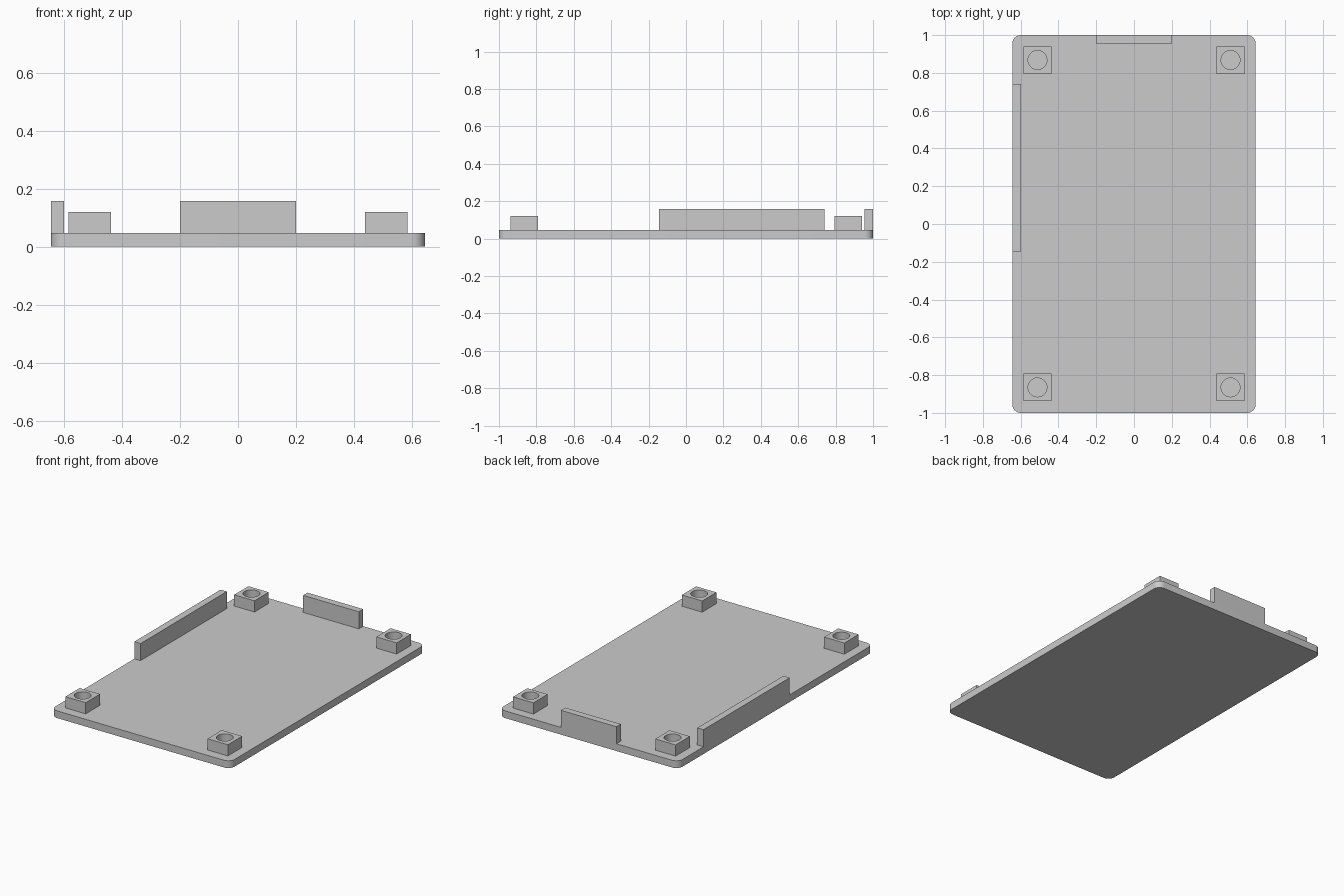
import bpy
import bmesh
from math import cos, sin, radians

if "Cube" in bpy.data.objects:
    bpy.data.objects.remove(bpy.data.objects["Cube"], do_unlink=True)

HALF_X, HALF_Y = 0.644, 1.0
PLATE_TOP, POST_TOP, WALL_TOP = 0.047, 0.12, 0.158
WALL = 0.045
CORNER = 0.045

gray = bpy.data.materials.new("plain gray")
gray.use_nodes = True
color = (0.6, 0.6, 0.6, 1)
gray.diffuse_color = color
gray.node_tree.nodes["Principled BSDF"].inputs["Base Color"].default_value = color


def finish(name, bm):
    bmesh.ops.recalc_face_normals(bm, faces=bm.faces)
    mesh = bpy.data.meshes.new(name)
    bm.to_mesh(mesh)
    bm.free()
    mesh.materials.append(gray)
    obj = bpy.data.objects.new(name, mesh)
    bpy.context.collection.objects.link(obj)
    bpy.ops.object.select_all(action='DESELECT')
    obj.select_set(True)
    bpy.context.view_layer.objects.active = obj
    bpy.ops.object.shade_smooth_by_angle(angle=radians(30))
    return obj


def prism(name, outline, z0, z1):
    bm = bmesh.new()
    face = bm.faces.new([bm.verts.new((x, y, z0)) for x, y in outline])
    top = bmesh.ops.extrude_face_region(bm, geom=[face])["geom"]
    verts = [v for v in top if isinstance(v, bmesh.types.BMVert)]
    bmesh.ops.translate(bm, verts=verts, vec=(0, 0, z1 - z0))
    return finish(name, bm)


def box(name, x0, x1, y0, y1, z0, z1):
    return prism(name, [(x0, y0), (x1, y0), (x1, y1), (x0, y1)], z0, z1)


def post(name, cx, cy, half, radius, z0, z1, segments=32):
    # Square block with a round bore, built as rings of quads
    bm = bmesh.new()
    rings = []
    for square, z in ((True, z0), (True, z1), (False, z1), (False, z0)):
        ring = []
        for i in range(segments):
            a = radians(360 * i / segments)
            c, s = cos(a), sin(a)
            r = half / max(abs(c), abs(s)) if square else radius
            ring.append(bm.verts.new((cx + r * c, cy + r * s, z)))
        rings.append(ring)
    for lower, upper in zip(rings, rings[1:]):
        for i in range(segments):
            j = (i + 1) % segments
            bm.faces.new((lower[i], lower[j], upper[j], upper[i]))
    return finish(name, bm)


# Base plate with rounded corners
outline = []
for start, sx, sy in ((0, 1, 1), (90, -1, 1), (180, -1, -1), (270, 1, -1)):
    for step in range(9):
        a = radians(start + 90 * step / 8)
        outline.append((sx * (HALF_X - CORNER) + CORNER * cos(a),
                        sy * (HALF_Y - CORNER) + CORNER * sin(a)))
prism("base_plate", outline, 0, PLATE_TOP)

# Four bored corner posts
for side, sx in (("left", 1), ("right", -1)):
    for end, cy in (("front", -0.865), ("back", 0.868)):
        post(f"{end}_{side}_post", sx * 0.511, cy, 0.073, 0.05, PLATE_TOP, POST_TOP)

# Upright edge walls
box("right_wall", -HALF_X, -HALF_X + WALL, -0.145, 0.74, PLATE_TOP, WALL_TOP)
box("back_wall", -0.2, 0.2, HALF_Y - WALL, HALF_Y, PLATE_TOP, WALL_TOP)
